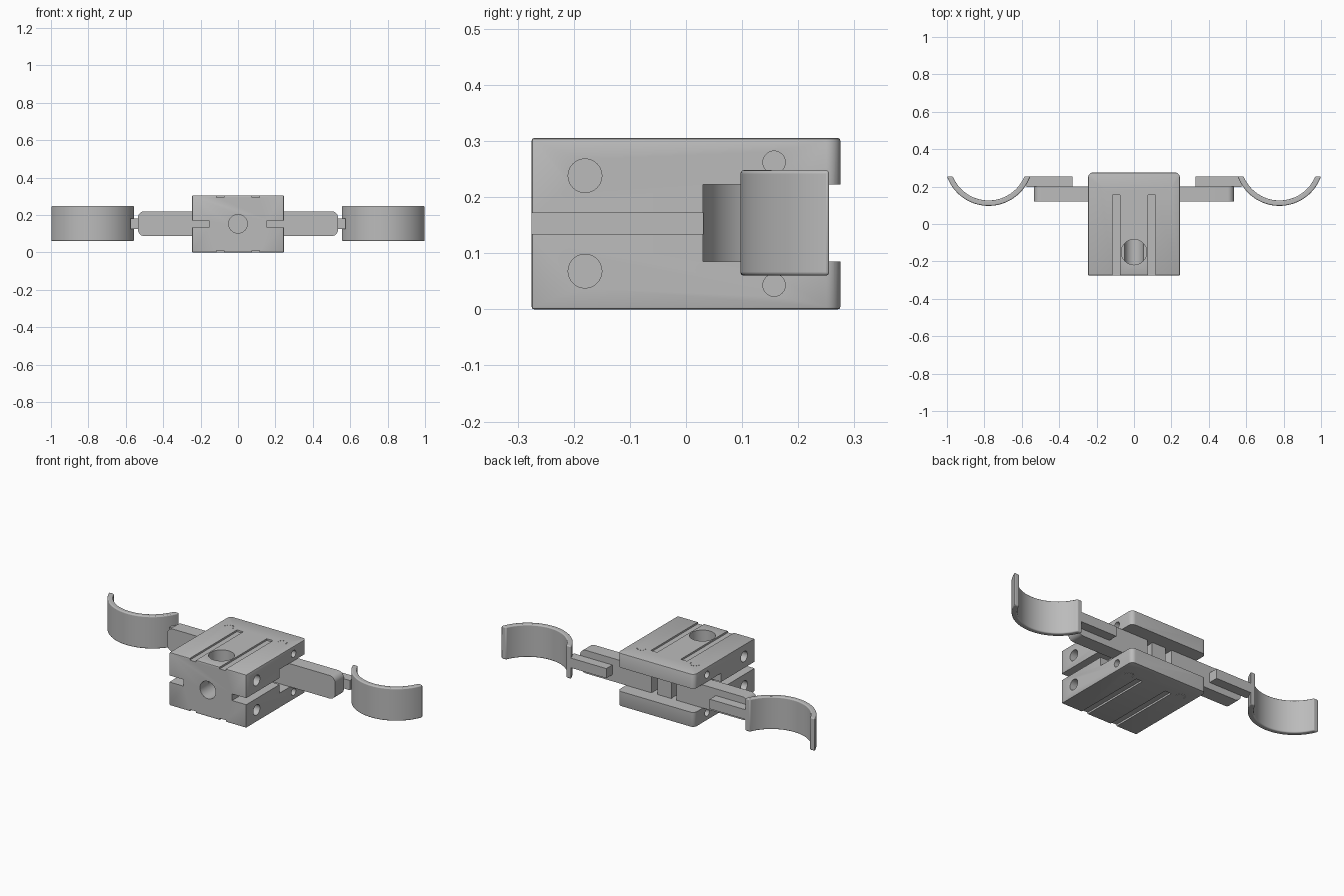
import bpy, bmesh, math
from mathutils import Vector, Matrix

cube = bpy.data.objects.get("Cube")
if cube:
    bpy.data.objects.remove(cube, do_unlink=True)

grey = bpy.data.materials.new("plain_grey")
grey.use_nodes = True
grey.diffuse_color = (0.5, 0.5, 0.5, 1)
grey.node_tree.nodes["Principled BSDF"].inputs["Base Color"].default_value = (0.5, 0.5, 0.5, 1)


def finish(name, bm):
    bmesh.ops.recalc_face_normals(bm, faces=bm.faces)
    mesh = bpy.data.meshes.new(name)
    bm.to_mesh(mesh)
    bm.free()
    mesh.materials.append(grey)
    obj = bpy.data.objects.new(name, mesh)
    bpy.context.collection.objects.link(obj)
    return obj


def select_only(obj):
    bpy.ops.object.select_all(action='DESELECT')
    obj.select_set(True)
    bpy.context.view_layer.objects.active = obj


def smooth(obj):
    select_only(obj)
    bpy.ops.object.shade_smooth_by_angle(angle=math.radians(35))


def box(name, lo, hi, rounded=None, radius=0.03):
    """Box between two corners; edges whose midpoint and direction pass the rule are rounded."""
    lo, hi = Vector(lo), Vector(hi)
    bm = bmesh.new()
    size = hi - lo
    bmesh.ops.create_cube(bm, size=1, matrix=Matrix.Translation((lo + hi) / 2) @ Matrix.Diagonal((*size, 1)))
    if rounded:
        chosen = [e for e in bm.edges if rounded((e.verts[0].co + e.verts[1].co) / 2,
                                                 e.verts[1].co - e.verts[0].co)]
        bmesh.ops.bevel(bm, geom=chosen, offset=radius, segments=8, profile=0.5, affect='EDGES')
    return finish(name, bm)


def rod(name, centre, axis, radius, length, sides=48):
    bm = bmesh.new()
    turn = Vector((0, 0, 1)).rotation_difference(Vector(axis)).to_matrix().to_4x4()
    bmesh.ops.create_cone(bm, cap_ends=True, segments=sides, radius1=radius, radius2=radius,
                          depth=length, matrix=Matrix.Translation(centre) @ turn)
    return finish(name, bm)


def cut(target, cutter):
    mod = target.modifiers.new("cut", 'BOOLEAN')
    mod.operation, mod.solver, mod.object = 'DIFFERENCE', 'EXACT', cutter
    select_only(target)
    bpy.ops.object.modifier_apply(modifier=mod.name)
    bpy.data.objects.remove(cutter, do_unlink=True)


# Central block with rounded rear corners
TOP, MID = 0.305, 0.153
body = box("body", (-0.245, -0.275, 0), (0.245, 0.275, TOP),
           lambda m, d: m.y > 0.2 and abs(d.z) > 0.1, 0.025)
body_edge = body.modifiers.new("soft_edges", 'BEVEL')
body_edge.width, body_edge.segments = 0.004, 2
select_only(body)
bpy.ops.object.modifier_apply(modifier=body_edge.name)

# Rear opening, leaving a narrow post between two round pivot pockets
cut(body, box("rear_opening", (-0.4, 0.195, 0.085), (0.4, 0.4, 0.222)))
for s in (-1, 1):
    cut(body, rod("pocket", (s * 0.17, 0.16, 0.1535), (0, 0, 1), 0.13, 0.137))
    x0, x1 = sorted((s * 0.17, s * 0.4))
    cut(body, box("pocket_side", (x0, 0.03, 0.085), (x1, 0.3, 0.222)))
    # Side slot
    x0, x1 = sorted((s * 0.155, s * 0.4))
    cut(body, box("side_slot", (x0, -0.4, 0.134), (x1, 0.1, 0.172)))
    # Shallow grooves above and below
    x0, x1 = sorted((s * 0.075, s * 0.115))
    for z in (0, TOP):
        cut(body, box("groove", (x0, -0.4, z - 0.01), (x1, 0.155, z + 0.01)))
    # Side bolt holes and small screw holes
    for z in (0.068, 0.238):
        cut(body, rod("bolt_hole", (s * 0.25, -0.18, z), (1, 0, 0), 0.03, 0.24))
    for z in (0.043, 0.262):
        cut(body, rod("screw_hole", (s * 0.25, 0.157, z), (1, 0, 0), 0.02, 0.16, 32))
    # Arc of tiny marks around each pivot
    for z in (0, TOP):
        for step in range(6):
            a = math.pi * step / 5
            spot = (s * 0.17 + 0.025 * math.cos(a), 0.16 + 0.025 * math.sin(a), z)
            cut(body, rod("mark", spot, (0, 0, 1), 0.003, 0.008, 8))

# Main bores in the top and front
cut(body, rod("top_bore", (0, -0.15, 0.25), (0, 0, 1), 0.068, 0.2))
cut(body, rod("front_bore", (0, -0.2, MID), (0, 1, 0), 0.05, 0.24))
smooth(body)

# Arms, connecting bars and curved holders on both sides
for s, side in ((1, "left"), (-1, "right")):
    x0, x1 = sorted((s * 0.08, s * 0.535))
    arm = box(side + "_arm", (x0, 0.12, 0.087), (x1, 0.2, 0.22),
              lambda m, d: abs(m.x) > 0.5 and abs(d.y) > 0.05, 0.035)
    smooth(arm)

    x0, x1 = sorted((s * 0.33, s * 0.575))
    box(side + "_bar", (x0, 0.198, 0.125), (x1, 0.255, 0.181))

    # Holder: arc band cut off flat at the rear
    bm = bmesh.new()
    cx, cy, rear, steps = s * 0.7775, 0.333, 0.255, 40
    outline = []
    for r, order in ((0.236, range(steps + 1)), (0.207, range(steps, -1, -1))):
        half = math.acos((cy - rear) / r)
        for i in order:
            a = -half + 2 * half * i / steps
            outline.append(bm.verts.new((cx + r * math.sin(a), cy - r * math.cos(a), 0.06)))
    face = bm.faces.new(outline)
    grown = bmesh.ops.extrude_face_region(bm, geom=[face])["geom"]
    bmesh.ops.translate(bm, vec=(0, 0, 0.188),
                        verts=[v for v in grown if isinstance(v, bmesh.types.BMVert)])
    holder = finish(side + "_holder", bm)
    edge = holder.modifiers.new("soft_edges", 'BEVEL')
    edge.width, edge.segments, edge.limit_method = 0.006, 3, 'ANGLE'
    edge.angle_limit = math.radians(40)
    smooth(holder)
